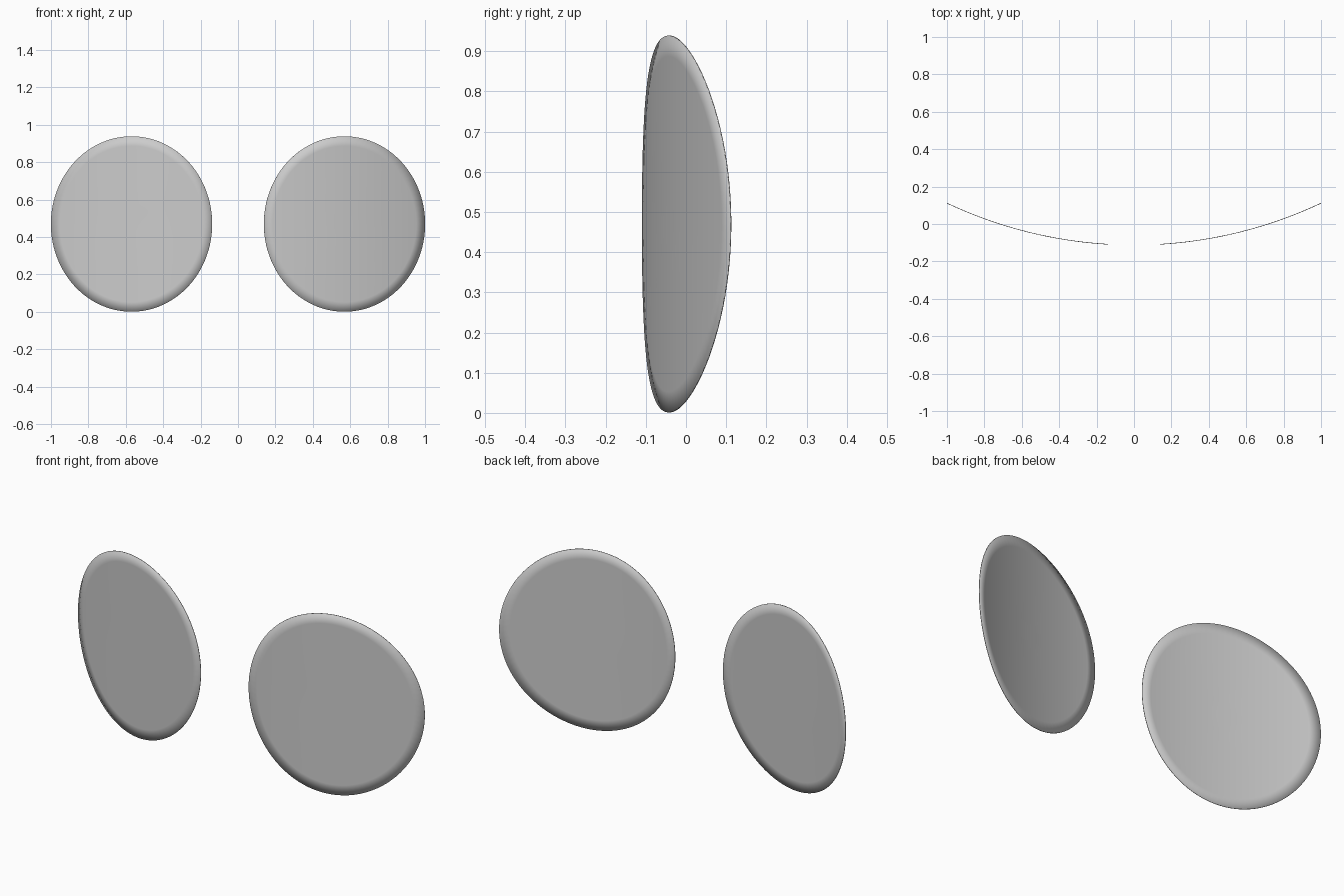
import bpy, bmesh, math

if "Cube" in bpy.data.objects:
    bpy.data.objects.remove(bpy.data.objects["Cube"])

BEND_R = 2.344        # radius of the wrap-around curve seen from the top
CX, CZ = 0.569, 0.47  # lens centre
RX, RZ = 0.431, 0.469 # lens half sizes
SEGMENTS = 96
RINGS = [1.0, 0.89, 0.78, 0.65, 0.5, 0.35, 0.2, 0.1]


def bent_y(x):
    return -0.1125 + BEND_R - math.sqrt(BEND_R ** 2 - x ** 2)


def build_lens(name, side):
    bm = bmesh.new()
    # concentric elliptical rings laid on the bent surface
    rings = []
    for s in RINGS:
        ring = []
        for i in range(SEGMENTS):
            a = math.tau * i / SEGMENTS
            x = CX + RX * s * math.cos(a)
            ring.append(bm.verts.new((side * x, bent_y(x), CZ + RZ * s * math.sin(a))))
        rings.append(ring)
    for outer, inner in zip(rings, rings[1:]):
        for i in range(SEGMENTS):
            j = (i + 1) % SEGMENTS
            bm.faces.new((outer[i], outer[j], inner[j], inner[i]))
    bm.faces.new(rings[-1])
    bmesh.ops.recalc_face_normals(bm, faces=bm.faces)
    # front side faces -y
    if sum(f.normal.y for f in bm.faces) > 0:
        bmesh.ops.reverse_faces(bm, faces=bm.faces)
    for f in bm.faces:
        f.smooth = True
    mesh = bpy.data.meshes.new(name)
    bm.to_mesh(mesh)
    bm.free()
    obj = bpy.data.objects.new(name, mesh)
    bpy.context.collection.objects.link(obj)
    # thin glass with a softly shaded rim
    solid = obj.modifiers.new("thickness", 'SOLIDIFY')
    solid.thickness = 0.003
    solid.offset = 0
    return obj


build_lens("right_lens", 1)
build_lens("left_lens", -1)
